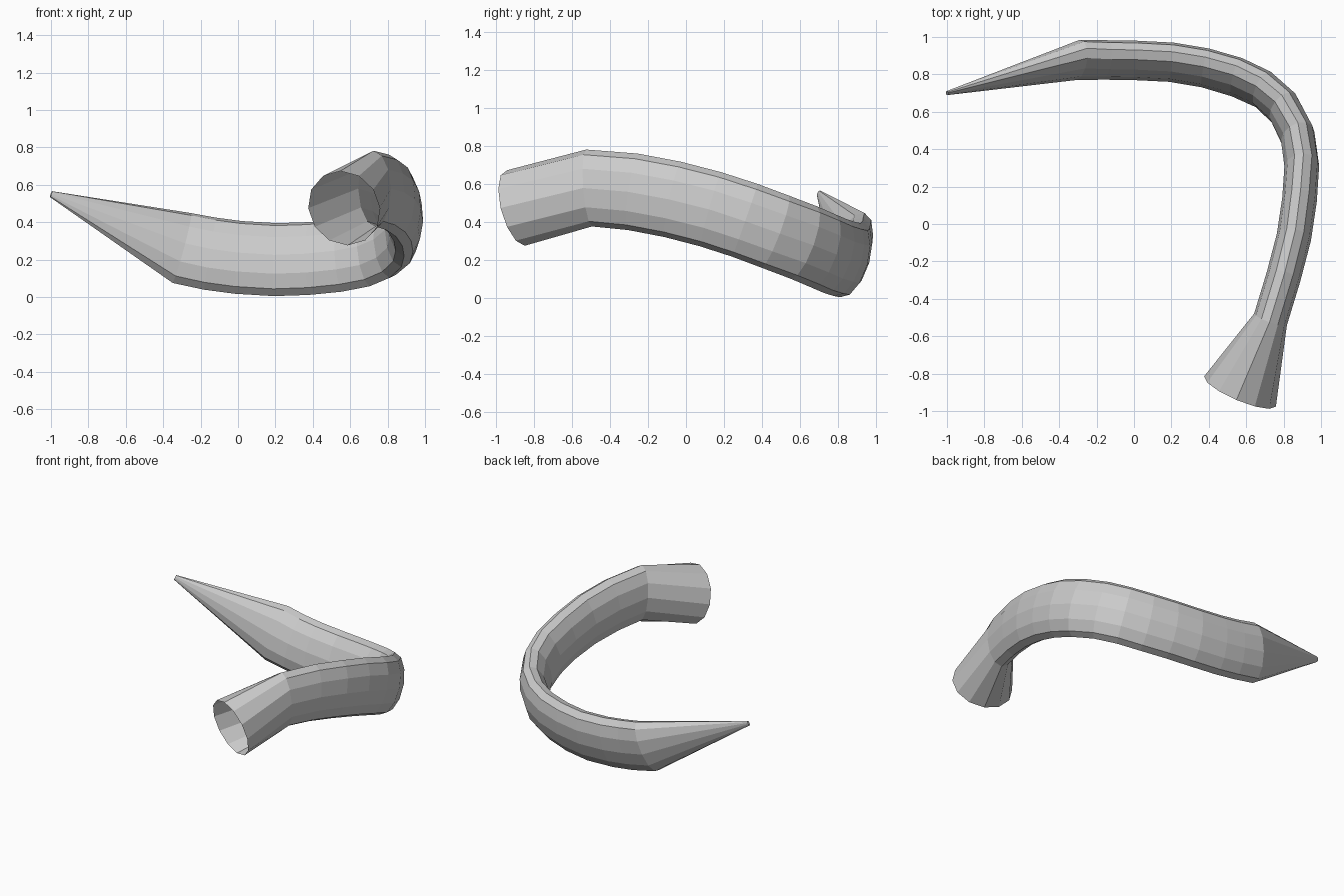
import bpy, bmesh
from math import sin, cos, pi
from mathutils import Vector

if "Cube" in bpy.data.objects:
    bpy.data.objects.remove(bpy.data.objects["Cube"])

SIDES = 12

# Centre line of the horn, from open mouth to tip
PATH = [Vector(p) for p in (
    (.567, -.895, .475), (.73, -.51, .58), (.80, -.28, .56), (.855, -.07, .52),
    (.885, .13, .468), (.897, .31, .41), (.875, .47, .35), (.80, .62, .293),
    (.69, .72, .25), (.55, .785, .222), (.38, .835, .206), (.20, .865, .20),
    (0, .875, .212), (-.15, .877, .232), (-.30, .877, .262), (-1, .70, .55))]
LAST = len(PATH) - 1


def tangent(i):
    """Mitred direction of the path at point i."""
    t = Vector()
    if i > 0:
        t += (PATH[i] - PATH[i - 1]).normalized()
    if i < LAST:
        t += (PATH[i + 1] - PATH[i]).normalized()
    return t.normalized()


def section(i):
    """Half height, half width and outward lean of the cross-section."""
    lean = .28 * min(1, max(0, (i - 4) / 5))
    if i == 0:
        return .205, .208, 0
    if i == LAST:
        return .018, .01, lean
    return .203, .093, lean


bm = bmesh.new()
rings = []
for i, centre in enumerate(PATH):
    t = tangent(i)
    side = t.cross(Vector((0, 0, 1))).normalized()   # outer side of the bend
    up = side.cross(t)
    a, b, lean = section(i)
    long_axis = up * cos(lean) + side * sin(lean)
    short_axis = side * cos(lean) - up * sin(lean)
    rings.append([bm.verts.new(centre + long_axis * a * cos(k * 2 * pi / SIDES)
                               + short_axis * b * sin(k * 2 * pi / SIDES))
                  for k in range(SIDES)])

# Skin the rings, leaving both ends open
for r, s in zip(rings, rings[1:]):
    for k in range(SIDES):
        n = (k + 1) % SIDES
        bm.faces.new((r[k], r[n], s[n], s[k]))
bmesh.ops.recalc_face_normals(bm, faces=bm.faces)

mesh = bpy.data.meshes.new("curved_horn")
bm.to_mesh(mesh)
bm.free()
bpy.context.collection.objects.link(bpy.data.objects.new("curved_horn", mesh))
